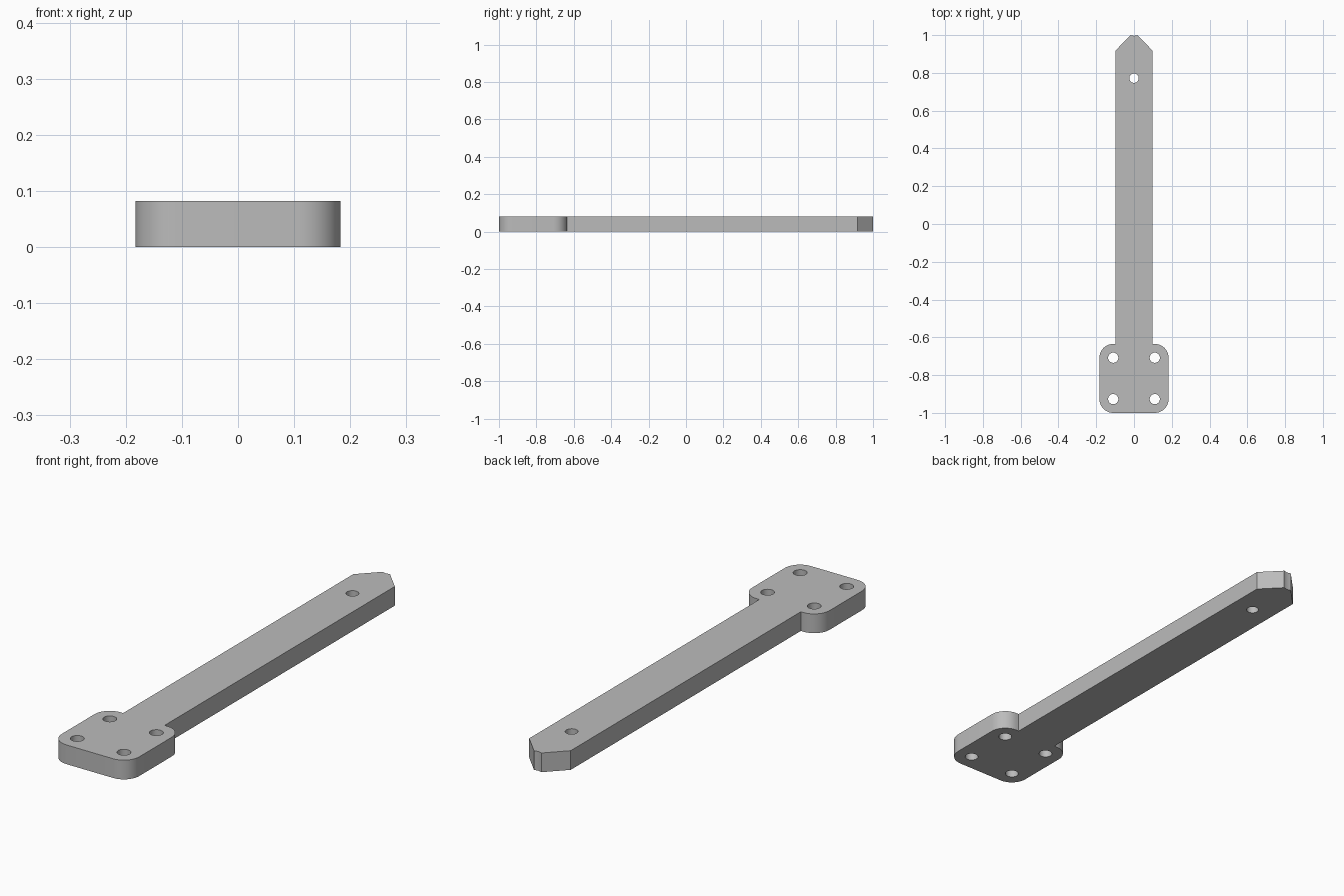
import bpy
import bmesh
from math import cos, sin, pi, radians

cube = bpy.data.objects.get("Cube")
if cube:
    bpy.data.objects.remove(cube, do_unlink=True)

THICKNESS = 0.082
BAR = 0.098                      # half width of the bar
TIP = 0.018                      # half width of the blunt tip
HOLE_X = 0.11                    # mounting holes share centres with the corners
FRONT_Y, BACK_Y = -0.927, -0.708
CORNER = 0.073


def arc(cx, cy, r, start, end, steps):
    return [(cx + r * cos(start + (end - start) * i / steps),
             cy + r * sin(start + (end - start) * i / steps))
            for i in range(steps + 1)]


def circle(cx, cy, r):
    return arc(cx, cy, r, 0, 2 * pi, 32)[:-1]


# Right-hand half outline: rounded plate corners, bar side, chamfered tip
half = arc(HOLE_X, FRONT_Y, CORNER, -pi / 2, 0, 12)
half += arc(HOLE_X, BACK_Y, CORNER, 0, pi / 2, 12)
half += [(BAR, BACK_Y + CORNER), (BAR, 0.918), (TIP, 1.0)]
outline = half + [(0, 0.996)] + [(-x, y) for x, y in reversed(half)]

# Four mounting holes and one hole near the tip
loops = [outline, circle(0, 0.772, 0.025)]
loops += [circle(x, y, 0.027) for x in (-HOLE_X, HOLE_X) for y in (FRONT_Y, BACK_Y)]

# Fill the pierced profile and extrude it
bm = bmesh.new()
for loop in loops:
    verts = [bm.verts.new((x, y, 0)) for x, y in loop]
    for a, b in zip(verts, verts[1:] + verts[:1]):
        bm.edges.new((a, b))
bmesh.ops.triangle_fill(bm, use_beauty=True, use_dissolve=False,
                        edges=bm.edges[:], normal=(0, 0, 1))
result = bmesh.ops.extrude_face_region(bm, geom=bm.faces[:], use_keep_orig=True)
top = [g for g in result["geom"] if isinstance(g, bmesh.types.BMVert)]
bmesh.ops.translate(bm, verts=top, vec=(0, 0, THICKNESS))
bmesh.ops.recalc_face_normals(bm, faces=bm.faces[:])
mesh = bpy.data.meshes.new("mounting_arm")
bm.to_mesh(mesh)
bm.free()

arm = bpy.data.objects.new("mounting_arm", mesh)
bpy.context.collection.objects.link(arm)

# Plain grey
grey = bpy.data.materials.new("grey")
grey.use_nodes = True
colour = (0.5, 0.5, 0.5, 1)
grey.diffuse_color = colour
grey.node_tree.nodes["Principled BSDF"].inputs["Base Color"].default_value = colour
mesh.materials.append(grey)

# Smooth rounded corners and holes, crisp rims
bpy.ops.object.select_all(action="DESELECT")
arm.select_set(True)
bpy.context.view_layer.objects.active = arm
bpy.ops.object.shade_smooth_by_angle(angle=radians(30))
